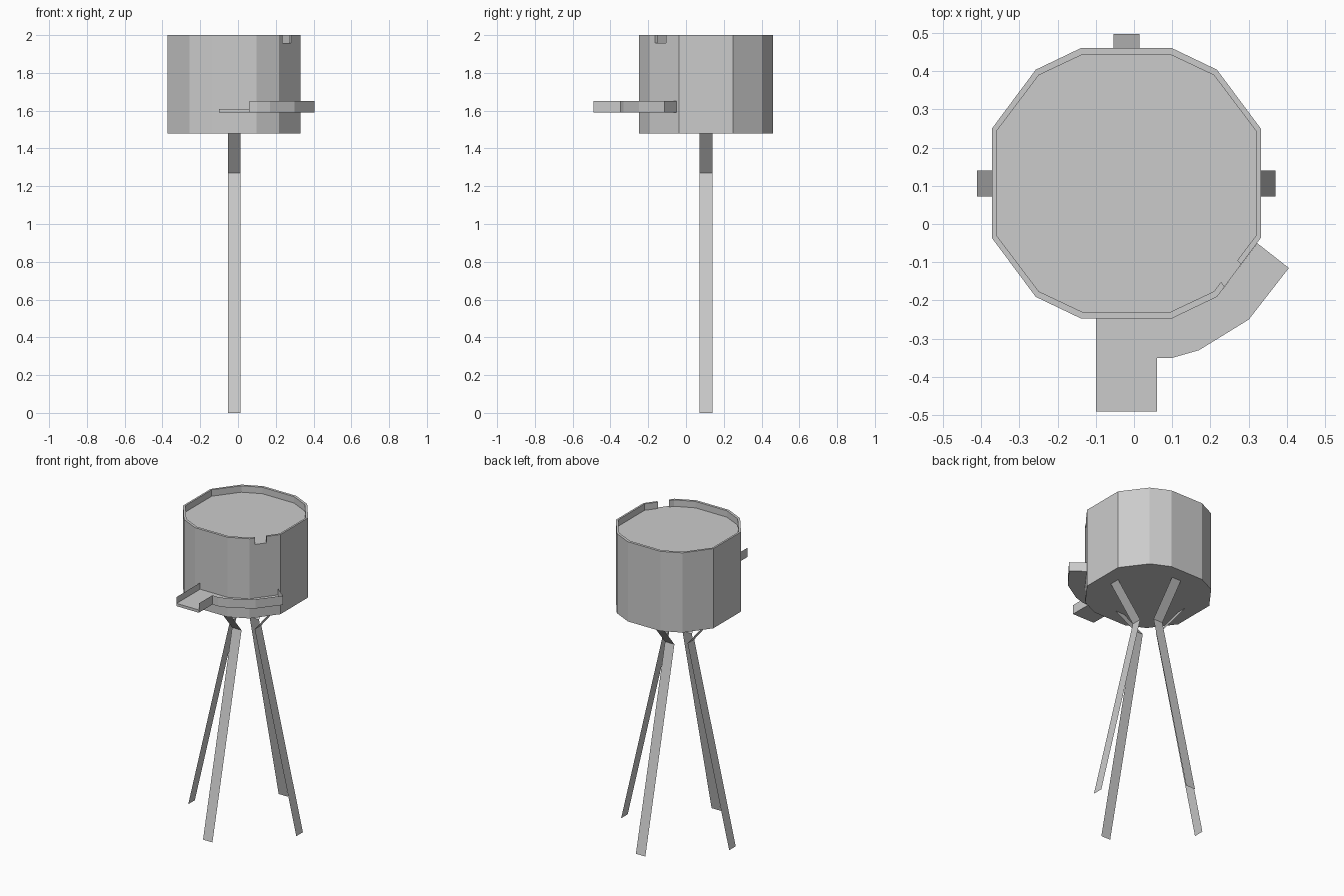
import bpy, bmesh, math
from mathutils import Vector

if "Cube" in bpy.data.objects:
    bpy.data.objects.remove(bpy.data.objects["Cube"])

grey = bpy.data.materials.new("plain_grey")
grey.diffuse_color = (0.6, 0.6, 0.6, 1)
grey.use_nodes = True
grey.node_tree.nodes["Principled BSDF"].inputs["Base Color"].default_value = grey.diffuse_color

CX, CY = -0.02, 0.1065           # centre of the tank and legs
Z0, DECK, TOP = 1.48, 1.958, 2.0


def make(name, verts, faces, closed=True):
    me = bpy.data.meshes.new(name)
    me.from_pydata(verts, [], faces)
    if closed:
        bm = bmesh.new()
        bm.from_mesh(me)
        bmesh.ops.recalc_face_normals(bm, faces=bm.faces)
        bm.to_mesh(me)
        bm.free()
    me.materials.append(grey)
    ob = bpy.data.objects.new(name, me)
    bpy.context.collection.objects.link(ob)
    return ob


def prism(name, outline, z0, z1):
    n = len(outline)
    verts = [(x, y, z) for z in (z0, z1) for x, y in outline]
    faces = [tuple(range(n)), tuple(range(n, 2 * n))]
    faces += [(i, (i + 1) % n, n + (i + 1) % n, n + i) for i in range(n)]
    return make(name, verts, faces)


def sheet_wall(name, path, z0, z1):
    n = len(path)
    verts = [(x, y, z) for z in (z0, z1) for x, y in path]
    return make(name, verts, [(i, i + 1, n + i + 1, n + i) for i in range(n - 1)], False)


# Twelve-sided outline, mirrored from one quarter, anticlockwise
quarter = [(0.352, 0.1425), (0.237, 0.297), (0.118, 0.354)]
half = quarter + [(-x, y) for x, y in reversed(quarter)]
ring = half + [(-x, -y) for x, y in half]
outline = [(CX + x, CY + y) for x, y in ring]

# Tank body up to the recessed deck
prism("tank_body", outline, Z0, DECK)

# Raised rim around the deck, left open at the notch on the front right side
a, b = Vector(ring[10]), Vector(ring[11])
path = [a.lerp(b, 0.55), b] + [Vector(p) for p in ring[:11]] + [a.lerp(b, 0.17)]
verts = []
for p in path:
    q = (p.x * 0.966, p.y * 0.952)
    for (x, y), z in ((p, DECK), (p, TOP), (q, TOP), (q, DECK)):
        verts.append((CX + x, CY + y, z))
faces = [(0, 1, 2, 3), tuple(4 * (len(path) - 1) + k for k in range(4))]
for i in range(len(path) - 1):
    for k in range(4):
        m = (k + 1) % 4
        faces.append((4 * i + k, 4 * i + m, 4 * i + 4 + m, 4 * i + 4 + k))
make("tank_rim", verts, faces)

# Front platform and curved walkway: floor, then thin side walls
outer = [(0.06, -0.49), (0.06, -0.35), (0.10, -0.35), (0.17, -0.33),
         (0.30, -0.25), (0.405, -0.115), (0.322, -0.05)]
left = [(-0.10, -0.247), (-0.10, -0.49)]
prism("walkway_floor", left + outer + [outline[10], outline[9]], 1.59, 1.608)
sheet_wall("walkway_outer_wall", outer, 1.59, 1.65)
sheet_wall("platform_left_wall", left, 1.59, 1.65)

# Four flat legs that pinch in at the knee and splay out under the tank
profile = [(0.39, 0.0), (0.09, 1.27), (0.26, Z0)]
for i, side in enumerate(("right", "back", "left", "front")):
    ang = i * math.pi / 2
    c, s = math.cos(ang), math.sin(ang)
    verts = [(CX + r * c - w * s, CY + r * s + w * c, z)
             for r, z in profile for w in (-0.034, 0.034)]
    make(side + "_leg", verts, [(0, 1, 3, 2), (2, 3, 5, 4)], False)
